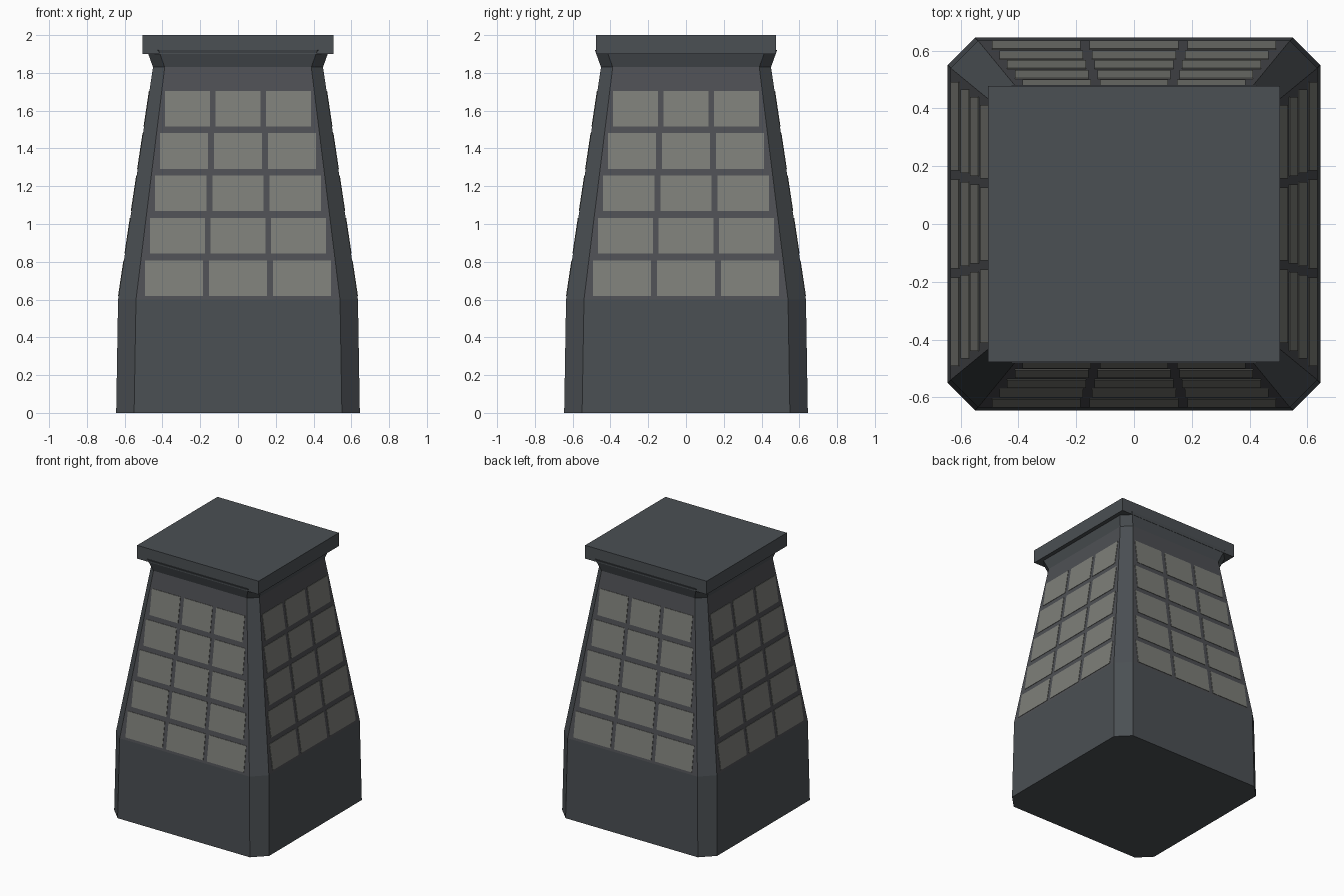
import bpy, bmesh
from mathutils import Matrix

if "Cube" in bpy.data.objects:
    bpy.data.objects.remove(bpy.data.objects["Cube"])


def material(name, rgb):
    m = bpy.data.materials.new(name)
    m.diffuse_color = (*rgb, 1)
    m.use_nodes = True
    m.node_tree.nodes["Principled BSDF"].inputs["Base Color"].default_value = m.diffuse_color
    return m


slate = material("slate grey", (0.070, 0.079, 0.087))
wall_grey = material("wall grey", (0.076, 0.079, 0.087))
pane_grey = material("pale pane grey", (0.205, 0.210, 0.190))


def finish(name, bm, mats):
    bmesh.ops.recalc_face_normals(bm, faces=bm.faces[:])
    me = bpy.data.meshes.new(name)
    bm.to_mesh(me)
    bm.free()
    for m in mats:
        me.materials.append(m)
    ob = bpy.data.objects.new(name, me)
    bpy.context.collection.objects.link(ob)
    return ob


# Tower body: chamfered square rings (height, half width, half flat side)
RINGS = [(0, 0.645, 0.55), (0.6, 0.635, 0.54), (1.83, 0.45, 0.388), (1.92, 0.482, 0.42)]
bm = bmesh.new()
loops = []
for z, h, c in RINGS:
    pts = [(-c, -h), (c, -h), (h, -c), (h, c), (c, h), (-c, h), (-h, c), (-h, -c)]
    loops.append([bm.verts.new((x, y, z)) for x, y in pts])
for level, (a, b) in enumerate(zip(loops, loops[1:])):
    for i in range(8):
        j = (i + 1) % 8
        f = bm.faces.new((a[i], a[j], b[j], b[i]))
        # The four sloping flat walls are a touch more neutral
        f.material_index = 1 if level == 1 and i % 2 == 0 else 0
bm.faces.new(loops[0][::-1])
bm.faces.new(loops[-1])
finish("tower_body", bm, [slate, wall_grey])

# Flat roof slab
bm = bmesh.new()
bmesh.ops.create_cube(bm, size=1, matrix=Matrix.Translation((0, 0, 1.95))
                      @ Matrix.Diagonal((1.01, 0.954, 0.1, 1)))
finish("roof_slab", bm, [slate])


def wall_y(z):
    """Distance of the sloping wall from the centre at height z."""
    return 0.635 + (z - 0.6) / 1.23 * (0.45 - 0.635)


# Window panes: thin plates, five rows of three, narrowing upward
def window_panes(name, turn):
    bm = bmesh.new()
    gap, proud = 0.031, 0.003
    for row in range(5):
        z0 = 0.619 + row * 0.2245
        z1 = z0 + 0.188
        half = 0.492 - row * 0.0265
        width = (2 * half - 2 * gap) / 3
        for col in range(3):
            x0 = -half + col * (width + gap)
            x1 = x0 + width
            quads = []
            for off in (proud, -proud):
                quads.append([bm.verts.new((x, -wall_y(z) - off, z))
                              for x, z in ((x0, z0), (x1, z0), (x1, z1), (x0, z1))])
            front, back = quads
            bm.faces.new(front)
            bm.faces.new(back[::-1])
            for i in range(4):
                j = (i + 1) % 4
                bm.faces.new((front[j], front[i], back[i], back[j]))
    bm.transform(Matrix.Rotation(turn * 1.5707963, 4, 'Z'))
    finish(name, bm, [pane_grey])


for turn, side in enumerate(("front", "right", "back", "left")):
    window_panes(side + "_window_panes", turn)
